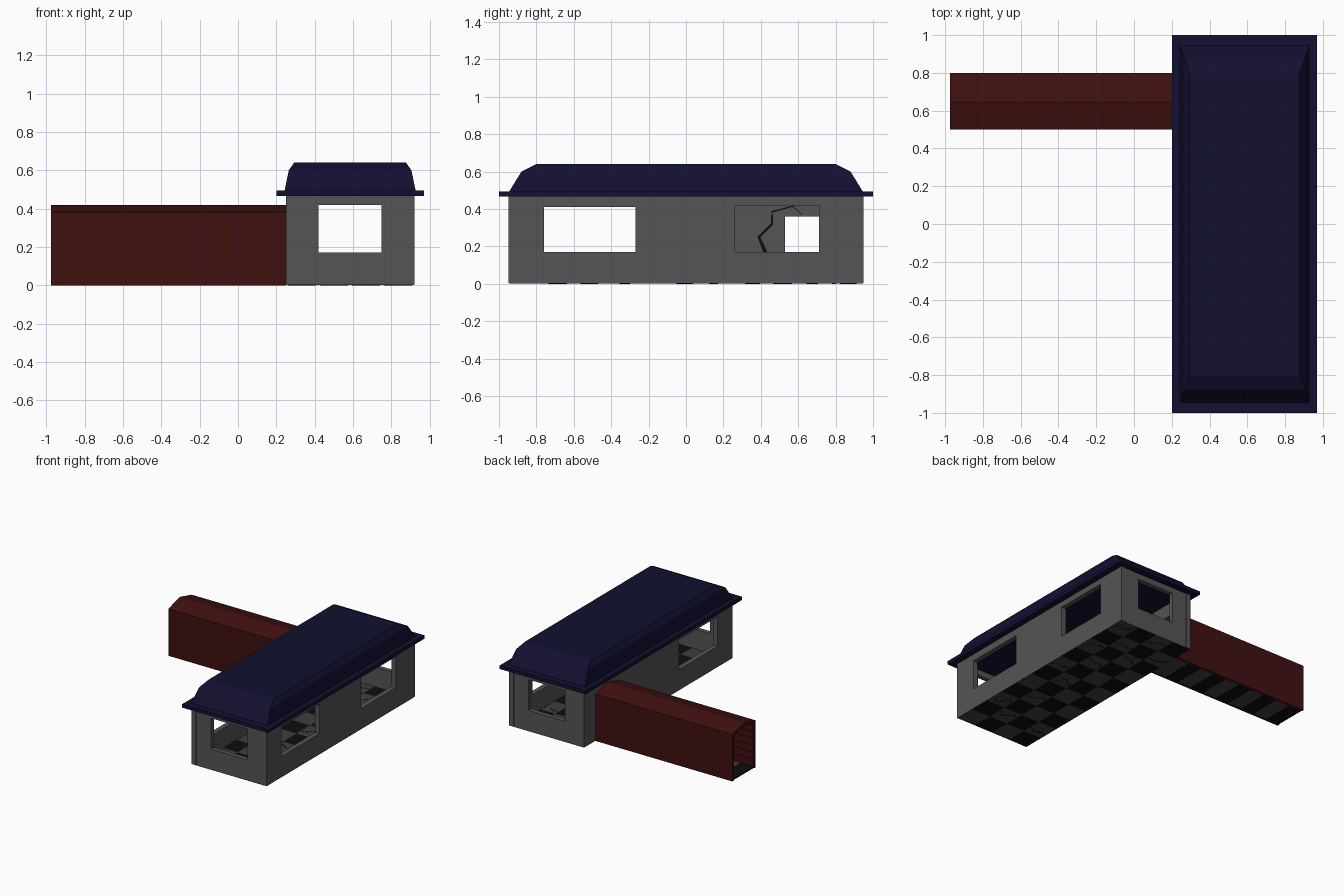
import bpy, bmesh, random
from mathutils import Vector

if "Cube" in bpy.data.objects:
    bpy.data.objects.remove(bpy.data.objects["Cube"])

random.seed(4)


def mat(name, rgb):
    m = bpy.data.materials.new(name)
    m.diffuse_color = (*rgb, 1)
    m.use_nodes = True
    m.node_tree.nodes["Principled BSDF"].inputs["Base Color"].default_value = m.diffuse_color
    return m


GREY = mat("wall_grey", (0.09, 0.09, 0.09))
NAVY = mat("roof_navy", (0.006, 0.005, 0.03))
RED = mat("corridor_red", (0.05, 0.005, 0.005))
BLACK = mat("black", (0.004, 0.004, 0.004))
LIGHT = mat("tile_grey", (0.05, 0.05, 0.05))


def finish(name, bm, material):
    bmesh.ops.recalc_face_normals(bm, faces=bm.faces)
    me = bpy.data.meshes.new(name)
    bm.to_mesh(me)
    bm.free()
    me.materials.append(material)
    ob = bpy.data.objects.new(name, me)
    bpy.context.collection.objects.link(ob)
    return ob


def add_box(bm, lo, hi):
    vs = bmesh.ops.create_cube(bm, size=1)["verts"]
    for v in vs:
        v.co = Vector([(a + b) / 2 + c * (b - a) for a, b, c in zip(lo, hi, v.co)])


def boxes(name, material, *spans):
    bm = bmesh.new()
    for lo, hi in spans:
        add_box(bm, lo, hi)
    return finish(name, bm, material)


def prism(bm, pts, vec):
    f = bm.faces.new([bm.verts.new(p) for p in pts])
    r = bmesh.ops.extrude_face_region(bm, geom=[f], use_keep_orig=True)
    bmesh.ops.translate(bm, vec=vec, verts=[g for g in r["geom"] if isinstance(g, bmesh.types.BMVert)])


def ribbon(bm, path, w0, w1, to3d, vec):
    """Jagged crack: a tapering strip along a 2D path."""
    left, right = [], []
    pts = [Vector(p) for p in path]
    for i, p in enumerate(pts):
        d = (pts[min(i + 1, len(pts) - 1)] - pts[max(i - 1, 0)]).normalized()
        w = (w0 + (w1 - w0) * i / (len(pts) - 1)) / 2
        n = Vector((-d.y, d.x)) * w
        left.append(p + n)
        right.append(p - n)
    prism(bm, [to3d(p) for p in left + right[::-1]], vec)


def cut(ob, *spans):
    for i, (lo, hi) in enumerate(spans):
        c = boxes("cutter", GREY, (lo, hi))
        c.hide_render = True
        m = ob.modifiers.new("opening", "BOOLEAN")
        m.object, m.operation, m.solver = c, "DIFFERENCE", "EXACT"
        bpy.context.view_layer.objects.active = ob
        bpy.ops.object.modifier_apply(modifier=m.name)
        bpy.data.objects.remove(c)


# Walls with window openings and the doorway to the corridor
X0, X1, Y, T, TOP = 0.25, 0.92, 0.95, 0.04, 0.47
left = boxes("left_wall", GREY, ((X0, -Y, 0.004), (X0 + T, Y, TOP)))
cut(left, ((0.2, -0.76, 0.17), (0.35, -0.27, 0.41)), ((0.2, 0.53, 0.012), (0.35, 0.77, 0.36)))
right = boxes("right_wall", GREY, ((X1 - T, -Y, 0.004), (X1, Y, TOP)))
cut(right, ((0.8, -0.76, 0.17), (1, -0.27, 0.41)), ((0.8, 0.26, 0.17), (1, 0.71, 0.42)))
for s, name in ((-1, "front_wall"), (1, "back_wall")):
    ya, yb = sorted((s * (Y - 0.003), s * (Y - T)))
    w = boxes(name, GREY, ((X0 + T, ya, 0.004), (X1 - T, yb, TOP)))
    cut(w, ((0.42, ya - 0.1, 0.17), (0.75, yb + 0.1, 0.42)))

# Roof: eave slab and stepped hip cap
boxes("roof_eave", NAVY, ((0.2, -1, 0.467), (0.97, 1, 0.495)))
bm = bmesh.new()
rings = []
for hx, hy, z in ((0.342, 0.945, 0.494), (0.32, 0.88, 0.6), (0.292, 0.8, 0.64)):
    rings.append([bm.verts.new((0.585 + a * hx, b * hy, z)) for a, b in ((-1, -1), (1, -1), (1, 1), (-1, 1))])
for lo, hi in zip(rings, rings[1:]):
    for i in range(4):
        j = (i + 1) % 4
        bm.faces.new((lo[i], lo[j], hi[j], hi[i]))
bm.faces.new(rings[0][::-1])
bm.faces.new(rings[-1])
finish("roof_cap", bm, NAVY)

# Corridor: low gabled tunnel, open at both ends
profile = [(0.5, 0), (0.5, 0.38), (0.65, 0.42), (0.8, 0.38), (0.8, 0),
           (0.78, 0), (0.78, 0.36), (0.65, 0.39), (0.52, 0.36), (0.52, 0)]
bm = bmesh.new()
prism(bm, [(-0.975, y, z) for y, z in profile], (X0 + 0.975, 0, 0))
finish("corridor_shell", bm, RED)
boxes("corridor_planks", RED, *[((-0.97, y, z), (X0, y + 0.006, z + 0.045))
                                for y in (0.519, 0.775) for z in (0.03, 0.085, 0.14, 0.195, 0.25, 0.305)])

# Checkered floors
tiles = {0: [], 1: []}
nx, ny = 4, 11
dx, dy = (X1 - X0 - 0.004) / nx, (2 * Y - 0.01) / ny
for i in range(nx):
    for j in range(ny):
        x, y = X0 + 0.002 + i * dx, -Y + 0.005 + j * dy
        tiles[(i + j) % 2].append(((x, y, 0.001), (x + dx, y + dy, 0.011)))
n = 10
d = (X0 + 0.97) / n
for i in range(n):
    x = -0.97 + i * d
    tiles[i % 2].append(((x, 0.515, 0.001), (x + d, 0.785, 0.011)))
boxes("floor_tiles_dark", BLACK, *tiles[0])
boxes("floor_tiles_light", LIGHT, *tiles[1])

# Cracks in the floor tiles
bm = bmesh.new()
for lo, hi in tiles[1][:nx * ny // 2]:
    if random.random() < 0.7:
        path = [(lo[0] + dx * t, lo[1] + dy * (0.5 + random.uniform(-0.3, 0.3))) for t in (0.08, 0.3, 0.5, 0.7, 0.92)]
        ribbon(bm, path, 0.012, 0.006, lambda p: (p.x, p.y, 0), (0, 0, 0.0118))
finish("floor_cracks", bm, BLACK)

# Cracks on the inner faces of the side walls
crack = [(0.45, 0.1), (0.42, 0.18), (0.39, 0.25), (0.46, 0.32), (0.46, 0.385), (0.57, 0.415), (0.62, 0.37)]
bm = bmesh.new()
ribbon(bm, crack, 0.024, 0.003, lambda p: (X0 + T - 0.001, p.x, p.y), (0.003, 0, 0))
ribbon(bm, [(0.45 - y, z) for y, z in crack], 0.024, 0.003, lambda p: (X1 - T + 0.001, p.x, p.y), (-0.003, 0, 0))
finish("wall_cracks", bm, BLACK)
